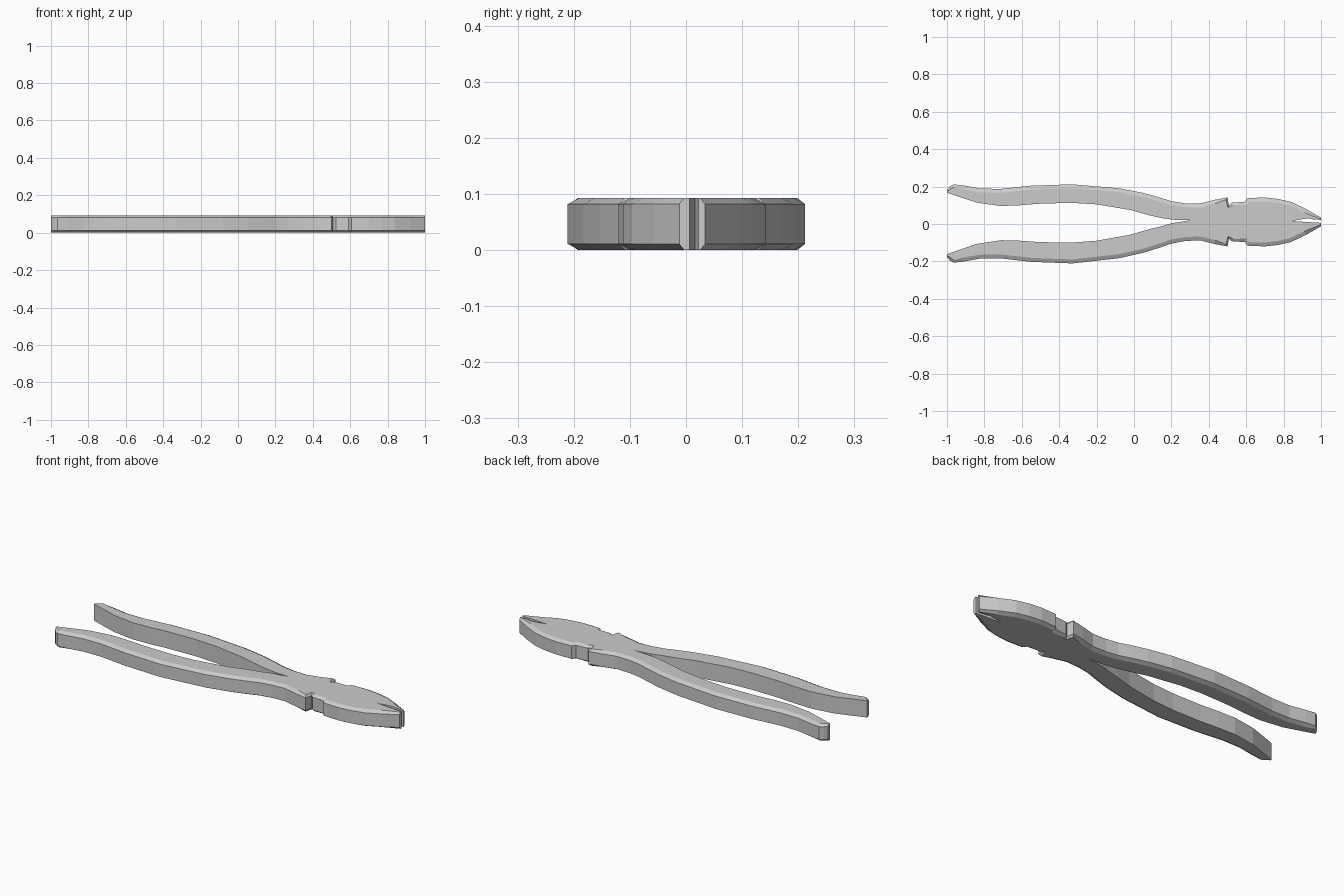
import bpy, bmesh
from mathutils import Vector

if "Cube" in bpy.data.objects:
    bpy.data.objects.remove(bpy.data.objects["Cube"])

THICK, EDGE_H, EDGE_W = 0.093, 0.011, 0.021

# Outer edge of the upper half, from grip end to jaw tip
outer = [(-1, .182), (-.985, .2), (-.965, .212), (-.91, .206), (-.82, .189), (-.71, .188),
         (-.55, .205), (-.33, .212), (-.08, .191), (.05, .166), (.14, .141), (.2, .122),
         (.27, .111), (.35, .109), (.43, .129), (.5, .142), (.507, .1), (.523, .114),
         (.592, .119), (.606, .138), (.7, .142), (.77, .134), (.84, .118), (.92, .08), (1, .034)]
# Inner edge of the upper handle, from grip end to crotch
inner = [(-1, .167), (-.97, .157), (-.92, .14), (-.84, .114), (-.71, .096), (-.61, .1),
         (-.5, .109), (-.33, .113), (-.2, .105), (-.02, .075), (.08, .047), (.15, .031),
         (.22, .022)]


def mirror_inner(p):
    # the lower half mirrors about a slightly tilted line
    t = min(1, (p[0] + 1) / 1.35)
    return (p[0], .006 + .016 * t - p[1])


def mirror_outer(p):
    x = p[0]
    c = .001 + .021 * min(1, (x + .3) / .65) if x > -.3 else .001 - .007 * (x + .3)
    return (x, c - p[1])


# Closed outline: upper edge, jaw gap, lower edge, handle gap
jaw_gap = [(1, .022), (.955, .025), (.935, .031), (.84, .016), (1, .006)]
outline = [(p, True) for p in outer]
outline += [(p, False) for p in jaw_gap]
outline += [(mirror_outer(p), True) for p in reversed(outer)]
outline += [(mirror_inner(p), False) for p in inner[:-1]]
outline += [((.2, .004), False), ((.3, .02), False)]
outline += [(p, False) for p in reversed(inner)]
pts = [Vector(p) for p, _ in outline]
n = len(pts)


def inset_point(i):
    # move chamfered points inward along the average edge normal
    p = pts[i]
    if not outline[i][1]:
        return p
    if p.x > .99:
        return p + Vector((0, -.009 if p.y > .01 else .009))
    if p.x < -.99:
        return p + Vector((0, -.008 if p.y > 0 else .008))
    a = (p - pts[i - 1]).normalized()
    b = (pts[(i + 1) % n] - p).normalized()
    d = (a + b).normalized()
    w = .014 if p.x < -.95 or .49 < p.x < .53 else EDGE_W
    return p + Vector((d.y, -d.x)) * w


inset = [inset_point(i) for i in range(n)]

# Plier body: four stacked rings give chamfered outer edges and sheer inner edges
bm = bmesh.new()
levels = [(0, inset), (EDGE_H, pts), (THICK - EDGE_H, pts), (THICK, inset)]
rings = [[bm.verts.new((p.x, p.y, z)) for p in ring] for z, ring in levels]
for lo, hi in zip(rings, rings[1:]):
    for i in range(n):
        j = (i + 1) % n
        bm.faces.new((lo[i], lo[j], hi[j], hi[i]))
caps = [bm.faces.new(rings[0]), bm.faces.new(rings[-1][::-1])]
bm.normal_update()
bmesh.ops.triangulate(bm, faces=caps)
bmesh.ops.recalc_face_normals(bm, faces=bm.faces)
mesh = bpy.data.meshes.new("plier_body")
bm.to_mesh(mesh)
bm.free()
bpy.context.collection.objects.link(bpy.data.objects.new("plier_body", mesh))
